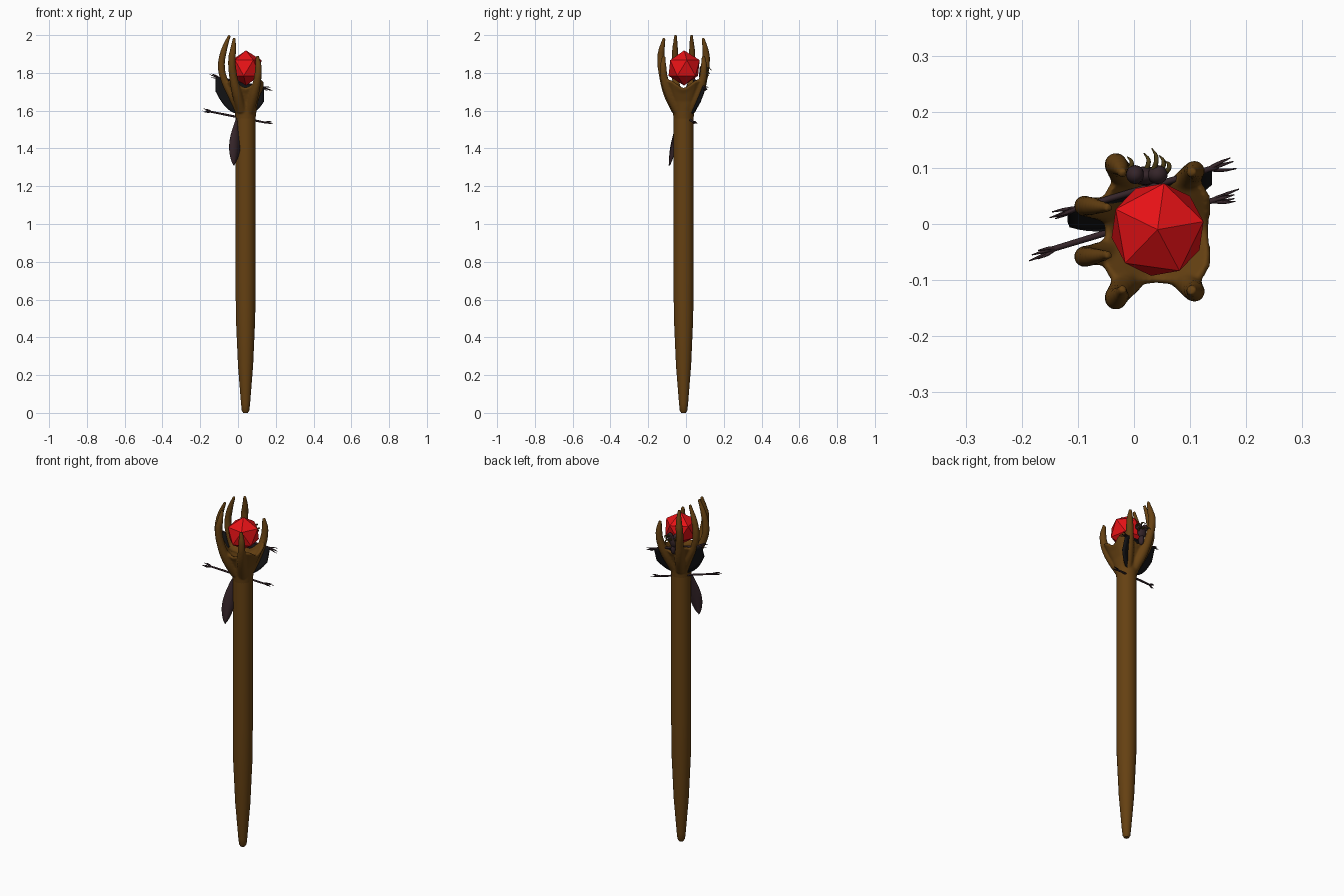
import bpy, bmesh, math, random
from mathutils import Vector

random.seed(4)
cube = bpy.data.objects.get("Cube")
if cube:
    bpy.data.objects.remove(cube, do_unlink=True)

CX, CY = 0.04, -0.013


def material(name, r, g, b):
    m = bpy.data.materials.new(name)
    m.use_nodes = True
    m.diffuse_color = (r, g, b, 1)
    bsdf = m.node_tree.nodes["Principled BSDF"]
    bsdf.inputs["Base Color"].default_value = (r, g, b, 1)
    bsdf.inputs["Roughness"].default_value = 0.8
    return m


WOOD = material("brown wood", 0.13, 0.052, 0.006)
RED = material("red gem", 0.8, 0.006, 0.008)
PLUM = material("dark plum", 0.035, 0.018, 0.022)
BLACK = material("black cloth", 0.006, 0.006, 0.007)
OLIVE = material("olive claw", 0.07, 0.045, 0.008)


def select(objs):
    bpy.ops.object.select_all(action='DESELECT')
    for o in objs:
        o.select_set(True)
    bpy.context.view_layer.objects.active = objs[0]


def from_bmesh(name, bm, mat, smooth=True):
    bmesh.ops.recalc_face_normals(bm, faces=bm.faces)
    me = bpy.data.meshes.new(name)
    bm.to_mesh(me)
    bm.free()
    ob = bpy.data.objects.new(name, me)
    bpy.context.collection.objects.link(ob)
    me.materials.append(mat)
    if smooth:
        select([ob])
        bpy.ops.object.shade_smooth_by_angle(angle=math.radians(50))
    return ob


def tube(name, points, radii, mat, sides=2):
    """Tapered tube through the points, converted to a mesh."""
    cu = bpy.data.curves.new(name, 'CURVE')
    cu.dimensions = '3D'
    cu.bevel_depth = 1
    cu.bevel_resolution = sides
    cu.resolution_u = 5
    cu.use_fill_caps = True
    sp = cu.splines.new('BEZIER')
    sp.bezier_points.add(len(points) - 1)
    for bp, p, r in zip(sp.bezier_points, points, radii):
        bp.co = p
        bp.radius = r
        bp.handle_left_type = bp.handle_right_type = 'AUTO'
    cu.materials.append(mat)
    ob = bpy.data.objects.new(name, cu)
    bpy.context.collection.objects.link(ob)
    select([ob])
    bpy.ops.object.convert(target='MESH')
    return bpy.context.object


def loft(name, profile, mat, n=32):
    """Rings of (z, radius, corner bulge, corner lift) round the staff axis."""
    bm = bmesh.new()
    rings = []
    for z, r, bulge, lift in profile:
        ring = []
        for i in range(n):
            a = math.tau * i / n
            k = -math.cos(4 * a)
            rr = r * (1 + bulge * k)
            ring.append(bm.verts.new((CX + rr * math.cos(a), CY + rr * math.sin(a), z + lift * k)))
        rings.append(ring)
    for lo, hi in zip(rings, rings[1:]):
        for i in range(n):
            j = (i + 1) % n
            bm.faces.new((lo[i], lo[j], hi[j], hi[i]))
    bm.faces.new(rings[0])
    bm.faces.new(rings[-1])
    return from_bmesh(name, bm, mat)


# Shaft, tapering to a blunt foot
loft("shaft", [(0, 0.012, 0, 0), (0.012, 0.02, 0, 0), (0.05, 0.024, 0, 0), (0.25, 0.04, 0, 0),
               (0.5, 0.051, 0, 0), (0.7, 0.053, 0, 0), (1.2, 0.053, 0, 0), (1.58, 0.053, 0, 0)], WOOD)

# Hand: a four-cornered cup with six fingers, fused together
hand = [loft("claw_hand", [(1.54, 0.051, 0, 0), (1.6, 0.058, 0, 0), (1.65, 0.07, 0.05, 0),
                           (1.7, 0.09, 0.1, 0.01), (1.735, 0.106, 0.12, 0.022), (1.745, 0.098, 0.12, 0.022),
                           (1.72, 0.07, 0.05, 0.01), (1.705, 0.02, 0, 0)], WOOD)]
for s in (-1, 1):
    hand.append(tube("long_finger",
                     [(0.02, CY + s * 0.035, 1.6), (-0.005, CY + s * 0.08, 1.69),
                      (-0.025, CY + s * 0.107, 1.78), (-0.032, CY + s * 0.12, 1.88),
                      (-0.026, CY + s * 0.116, 1.92), (-0.02, CY + s * 0.103, 1.985)],
                     [0.028, 0.027, 0.022, 0.02, 0.017, 0.008], WOOD, 4))
    hand.append(tube("side_finger",
                     [(0.01, CY + s * 0.02, 1.6), (-0.035, CY + s * 0.035, 1.69),
                      (-0.075, CY + s * 0.042, 1.77), (-0.088, CY + s * 0.045, 1.83),
                      (-0.077, CY + s * 0.045, 1.91), (-0.045, CY + s * 0.042, 2.0)],
                     [0.026, 0.024, 0.019, 0.019, 0.017, 0.008], WOOD, 4))
    hand.append(tube("short_finger",
                     [(0.06, CY + s * 0.03, 1.6), (0.085, CY + s * 0.075, 1.69),
                      (0.102, CY + s * 0.1, 1.76), (0.108, CY + s * 0.108, 1.83),
                      (0.102, CY + s * 0.105, 1.89)],
                     [0.028, 0.026, 0.021, 0.018, 0.009], WOOD, 4))
select(hand)
bpy.ops.object.join()
claw = bpy.context.object
mod = claw.modifiers.new("fuse", 'REMESH')
mod.mode = 'VOXEL'
mod.voxel_size = 0.005
mod.use_smooth_shade = True
mod = claw.modifiers.new("soften", 'SMOOTH')
mod.factor = 0.5
mod.iterations = 4

# Gem
bpy.ops.mesh.primitive_ico_sphere_add(subdivisions=1, radius=0.093, location=(CX + 0.002, -0.01, 1.826),
                                      rotation=(0, 0, math.radians(10)))
gem = bpy.context.object
gem.name = "gem"
gem.data.materials.append(RED)


# Cross sticks with frayed ends
def stick(name, a, b):
    a, b = Vector(a), Vector(b)
    d = (b - a).normalized()
    parts = [tube(name, [a + d * 0.03, (a + b) / 2, b - d * 0.03], [0.005, 0.006, 0.005], PLUM)]
    for end, out in ((a, -d), (b, d)):
        root = end - out * 0.045
        for i in range(5):
            off = Vector([random.uniform(-0.013, 0.013) for _ in range(3)])
            tip = end + off - out * random.uniform(0, 0.015)
            parts.append(tube(name, [root, (root + tip) / 2 + off * 0.2, tip], [0.004, 0.003, 0.001], PLUM, 1))
    select(parts)
    bpy.ops.object.join()


B0, B1 = Vector((-0.142, 0.016, 1.783)), Vector((0.175, 0.11, 1.715))
stick("lower_stick", (-0.182, -0.056, 1.602), (0.18, 0.054, 1.53))
stick("upper_stick", B0, B1)

# Cloth hanging in a U from the upper stick, leaning forward at its hem
bm = bmesh.new()
cols, rows, grid = 16, 6, []
for i in range(cols + 1):
    u = i / cols
    top = B0.lerp(B1, 0.08 + 0.8 * u)
    depth = 0.075 + 0.095 * (1 - abs(2 * u - 1) ** 2.5)
    grid.append([bm.verts.new(top + Vector((0, -0.33, -1)) * depth * j / rows) for j in range(rows + 1)])
for i in range(cols):
    for j in range(rows):
        bm.faces.new((grid[i][j], grid[i + 1][j], grid[i + 1][j + 1], grid[i][j + 1]))
cloth = from_bmesh("hanging_cloth", bm, BLACK)
mod = cloth.modifiers.new("thickness", 'SOLIDIFY')
mod.thickness = 0.01
mod.offset = 0

# Feather: a leaf outline along a drooping quill
bm = bmesh.new()
prev, n = None, 14
side = Vector((0.9, 0.43, 0))
for i in range(n + 1):
    t = i / n
    mid = Vector((-0.008 - 0.014 * t, -0.04 - 0.048 * t, 1.56 - 0.25 * t))
    w = 0.002 + 0.031 * math.sin(math.pi * t ** 1.2) ** 0.8
    row = [bm.verts.new(mid + side * w * k + Vector((0.002, -0.004, 0)) * (1 - abs(k))) for k in (-1, 0, 1)]
    if prev:
        for k in range(2):
            bm.faces.new((prev[k], prev[k + 1], row[k + 1], row[k]))
    prev = row
feather = from_bmesh("feather", bm, PLUM)
mod = feather.modifiers.new("thickness", 'SOLIDIFY')
mod.thickness = 0.004

# Small dark charm at the back, with curled talons
charm = []
for x, y, z, sx, sz in ((0.02, 0.086, 1.79, 0.026, 0.034), (0.042, 0.088, 1.815, 0.018, 0.02),
                        (0.002, 0.088, 1.82, 0.016, 0.02), (0.022, 0.084, 1.745, 0.014, 0.03)):
    bpy.ops.mesh.primitive_uv_sphere_add(segments=14, ring_count=8, location=(x, y, z))
    bpy.context.object.scale = (sx, 0.017, sz)
    bpy.context.object.data.materials.append(PLUM)
    charm.append(bpy.context.object)
select(charm)
bpy.ops.object.join()
bpy.ops.object.shade_smooth()
bpy.context.object.name = "charm"
for x, reach, z in ((-0.012, 0.03, 1.81), (0.018, 0.036, 1.8), (0.032, 0.045, 1.82),
                    (0.045, 0.032, 1.79), (0.055, 0.022, 1.81)):
    tube("talon", [(x, 0.09, z), (x + 0.008, 0.09 + reach * 0.6, z + 0.008), (x, 0.09 + reach, z - 0.006)],
         [0.005, 0.004, 0.001], OLIVE)
